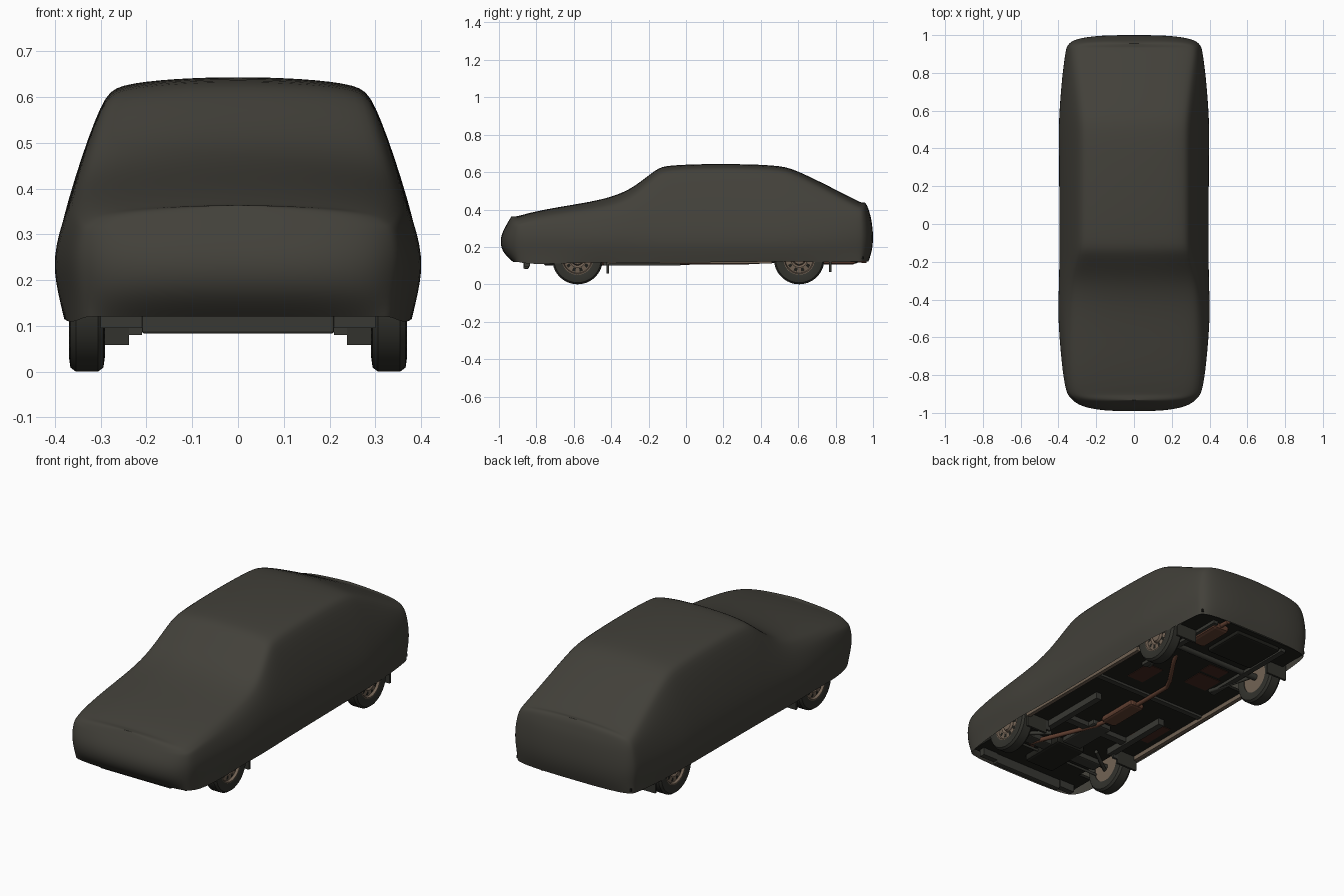
import bpy, bmesh, math
from mathutils import Vector

if "Cube" in bpy.data.objects:
    bpy.data.objects.remove(bpy.data.objects["Cube"])


def material(name, rgb):
    m = bpy.data.materials.new(name)
    m.diffuse_color = (*rgb, 1)
    m.use_nodes = True
    m.node_tree.nodes["Principled BSDF"].inputs["Base Color"].default_value = m.diffuse_color
    return m


COVER = material("dark olive cover", (0.055, 0.052, 0.042))
RUBBER = material("tyre rubber", (0.032, 0.032, 0.026))
RIM = material("dusty wheel metal", (0.17, 0.125, 0.09))
BLACK = material("underbody black", (0.014, 0.014, 0.011))
FRAME = material("underbody dark grey", (0.04, 0.04, 0.033))
RUST = material("rusty exhaust", (0.12, 0.05, 0.03))
STAIN = material("dark rust stain", (0.06, 0.022, 0.014))
SILL = material("dull beige sill", (0.16, 0.12, 0.085))


def finish(name, bm, mat, angle=None):
    me = bpy.data.meshes.new(name)
    bm.to_mesh(me)
    bm.free()
    me.materials.append(mat)
    ob = bpy.data.objects.new(name, me)
    bpy.context.collection.objects.link(ob)
    if angle:
        bpy.ops.object.select_all(action='DESELECT')
        ob.select_set(True)
        bpy.context.view_layer.objects.active = ob
        bpy.ops.object.shade_smooth_by_angle(angle=math.radians(angle))
    return ob


def box(name, lo, hi, mat, bevel=0):
    bm = bmesh.new()
    bmesh.ops.create_cube(bm, size=1)
    for v in bm.verts:
        v.co = Vector([(a + b) / 2 + c * (b - a) for a, b, c in zip(lo, hi, v.co)])
    if bevel:
        bmesh.ops.bevel(bm, geom=bm.edges[:], offset=bevel, segments=2, affect='EDGES', profile=0.5)
    return finish(name, bm, mat)


def mirrored_boxes(name, lo, hi, mat):
    box("right_" + name, lo, hi, mat)
    box("left_" + name, (-hi[0], lo[1], lo[2]), (-lo[0], hi[1], hi[2]), mat)


def lathe_x(name, profile, centre, mat, side=1, seg=36, closed=False, scale_z=1):
    """Spin (radius, x) points about an axis along x."""
    bm = bmesh.new()
    rings = [[bm.verts.new((centre[0] + side * x, centre[1] + r * math.cos(t), centre[2] + r * math.sin(t)))
              for t in (2 * math.pi * i / seg for i in range(seg))] for r, x in profile]
    n = len(rings)
    for a in range(n if closed else n - 1):
        p, q = rings[a], rings[(a + 1) % n]
        for i in range(seg):
            j = (i + 1) % seg
            bm.faces.new((p[i], p[j], q[j], q[i]))
    if not closed:
        bm.faces.new(rings[0])
        bm.faces.new(rings[-1])
    bmesh.ops.recalc_face_normals(bm, faces=bm.faces[:])
    return finish(name, bm, mat, 35)


def tube(name, pts, r, mat):
    cu = bpy.data.curves.new(name, 'CURVE')
    cu.dimensions = '3D'
    cu.bevel_depth, cu.bevel_resolution, cu.use_fill_caps = r, 3, True
    sp = cu.splines.new('POLY')
    sp.points.add(len(pts) - 1)
    for p, c in zip(sp.points, pts):
        p.co = (*c, 1)
    cu.materials.append(mat)
    ob = bpy.data.objects.new(name, cu)
    bpy.context.collection.objects.link(ob)
    bpy.ops.object.select_all(action='DESELECT')
    ob.select_set(True)
    bpy.context.view_layer.objects.active = ob
    bpy.ops.object.convert(target='MESH')


def interp(table, z):
    for (z0, y0), (z1, y1) in zip(table, table[1:]):
        if z <= z1:
            t = max(0, (z - z0) / (z1 - z0))
            return y0 + t * (y1 - y0)
    return table[-1][1]


# Fabric car cover: half cross-sections lofted along y, then mirrored
# y, top z, edge x, edge z, shoulder x, shoulder z, widest x, hem x, hem z
STATIONS = [
    (-0.90, .365, .320, .350, .345, .315, .358, .335, .120),
    (-0.84, .383, .330, .366, .355, .330, .375, .358, .108),
    (-0.70, .412, .338, .390, .370, .340, .392, .375, .110),
    (-0.50, .443, .335, .418, .378, .350, .408, .380, .118),
    (-0.37, .476, .328, .445, .374, .362, .405, .380, .115),
    (-0.27, .525, .315, .493, .368, .385, .402, .378, .114),
    (-0.155, .622, .287, .602, .357, .420, .402, .376, .115),
    (-0.10, .638, .282, .622, .357, .425, .402, .376, .116),
    (0.15, .647, .282, .629, .358, .425, .402, .376, .118),
    (0.49, .640, .280, .624, .360, .420, .405, .378, .122),
    (0.58, .617, .283, .602, .360, .415, .403, .378, .122),
    (0.78, .518, .302, .498, .358, .390, .387, .365, .118),
    (0.93, .440, .322, .422, .352, .350, .365, .350, .122),
]
FRONT = [(.12, -.925), (.17, -.985), (.21, -1.004), (.25, -.996), (.315, -.962), (.35, -.942), (.365, -.932)]
REAR = [(.12, .975), (.18, .996), (.25, 1.003), (.35, .992), (.42, .97), (.44, .955)]


def section(y, T, E, Ez, S, Sz, W, H, hz):
    return [(H, y, hz), (W - .012, y, .175), (W, y, .25), (S, y, Sz), (E + .014, y, Ez - .028),
            (E - .018, y, Ez), (E * .5, y, T - .004), (0, y, T)]


def cap(sec, table, steps, power):
    return [[(x * s, y + (interp(table, z) - y) * (1 - s ** power), z) for x, y, z in sec] for s in steps]


secs = [section(*s) for s in STATIONS]
rings = (cap(secs[0], FRONT, (0, .45, .8, .94), 6) + secs + cap(secs[-1], REAR, (.97, .88, .5, 0), 10))
bm = bmesh.new()
grid = [[bm.verts.new(p) for p in r] for r in rings]
for a, b in zip(grid, grid[1:]):
    for k in range(len(a) - 1):
        bm.faces.new((a[k], b[k], b[k + 1], a[k + 1]))
cover = finish("car_cover", bm, COVER)
for p in cover.data.polygons:
    p.use_smooth = True
mir = cover.modifiers.new("mirror", 'MIRROR')
mir.merge_threshold = 0.0005
sub = cover.modifiers.new("soften", 'SUBSURF')
sub.levels = sub.render_levels = 2

# Wheels: tyre, dished rim, hub and dark slots
TYRE = [(.084, -.034), (.105, -.039), (.126, -.036), (.135, -.024), (.135, .024), (.126, .036), (.105, .039), (.084, .034)]
DISH = [(.086, -.03), (.086, .034), (.079, .034), (.074, .022), (.045, .026), (.034, .018), (.028, .03), (.012, .032)]
for end, wy in (("front", -.58), ("rear", .605)):
    for side, label in ((1, "right"), (-1, "left")):
        c = (side * .33, wy, .135)
        tag = f"{end}_{label}_"
        lathe_x(tag + "tyre", TYRE, c, RUBBER, side, closed=True)
        lathe_x(tag + "rim", DISH, c, RIM, side)
        bm = bmesh.new()
        for i in range(10):
            t = 2 * math.pi * i / 10
            vs = [bm.verts.new((c[0] + side * (.0275 if r < .06 else .0255), wy + r * math.cos(t + d), .135 + r * math.sin(t + d)))
                  for r, d in ((.05, -.14), (.068, -.14), (.068, .14), (.05, .14))]
            bm.faces.new(vs)
        finish(tag + "rim_slots", bm, BLACK)

# Floor pan, stepped around the wheels
box("floor_pan", (-.25, -.90, .135), (.25, .95, .15), BLACK)
mirrored_boxes("floor_side", (.25, -.42, .135), (.368, .44, .15), BLACK)
mirrored_boxes("front_floor_corner", (.25, -.88, .135), (.33, -.74, .15), BLACK)
mirrored_boxes("rear_floor_corner", (.25, .77, .135), (.34, .95, .15), BLACK)
mirrored_boxes("wheel_arch_wall_front", (.245, -.74, .135), (.255, -.42, .32), BLACK)
mirrored_boxes("wheel_arch_wall_rear", (.245, .44, .135), (.255, .77, .32), BLACK)

# Sills, frame rails and cross members
mirrored_boxes("sill", (.345, -.42, .112), (.366, .46, .137), SILL)
mirrored_boxes("frame_rail", (.19, -.44, .10), (.225, -.03, .137), FRAME)
mirrored_boxes("rear_rail", (.21, .35, .118), (.24, .92, .137), FRAME)
box("middle_cross_member", (-.34, .10, .122), (.34, .13, .137), FRAME)
box("front_cross_member", (-.25, -.62, .105), (.25, -.55, .137), FRAME, .008)
box("gearbox_mount", (-.19, -.33, .108), (.19, -.29, .137), FRAME)
box("gearbox", (-.06, -.5, .108), (.06, -.25, .138), FRAME, .01)
box("engine_sump", (-.09, -.76, .10), (.09, -.5, .14), BLACK, .012)
box("fuel_tank", (-.2, .68, .112), (.08, .92, .138), BLACK, .01)
box("front_valance", (-.21, -.87, .083), (.21, -.84, .14), FRAME, .006)
mirrored_boxes("valance_end", (.21, -.865, .095), (.30, -.835, .14), FRAME)

# Rust stains on the floor
for i, (x, y, sx, sy) in enumerate([(-.25, -.17, .06, .09), (-.12, .40, .07, .06), (-.10, .52, .06, .04), (.16, .28, .05, .08)]):
    box(f"rust_stain_{i + 1}", (x - sx, y - sy, .132), (x + sx, y + sy, .137), STAIN)

# Mud flaps behind each wheel
mirrored_boxes("front_mud_flap", (.238, -.425, .058), (.362, -.413, .15), RUBBER)
mirrored_boxes("rear_mud_flap", (.238, .765, .065), (.362, .777, .15), RUBBER)
mirrored_boxes("flap_bracket", (.21, -.425, .080), (.24, -.413, .14), FRAME)

# Axles and suspension arms
tube("rear_axle", [(-.31, .605, .135), (.31, .605, .135)], .018, FRAME)
tube("front_axle", [(-.31, -.58, .13), (.31, -.58, .13)], .014, FRAME)
tube("steering_rod", [(-.3, -.66, .12), (.3, -.66, .12)], .007, FRAME)
for s, label in ((1, "right"), (-1, "left")):
    tube(label + "_trailing_arm", [(s * .2, .36, .125), (s * .27, .6, .125)], .01, FRAME)
    tube(label + "_front_arm", [(s * .15, -.48, .12), (s * .29, -.58, .11)], .01, FRAME)

# Exhaust: pipe, middle silencer and rear silencer
tube("exhaust_pipe", [(.12, -.66, .14), (.17, -.62, .115), (.16, -.57, .112), (.03, -.27, .115), (0, -.1, .118),
                      (0, .26, .118), (.03, .32, .118), (.13, .47, .125), (.16, .54, .155), (.17, .66, .155),
                      (.18, .72, .135)], .0115, RUST)
box("middle_silencer", (-.045, -.21, .104), (.045, .03, .137), RUST, .014)
box("rear_silencer", (.125, .70, .106), (.225, .91, .15), RUST, .018)
tube("tail_pipe", [(.18, .9, .128), (.18, .965, .125)], .0115, RUST)
